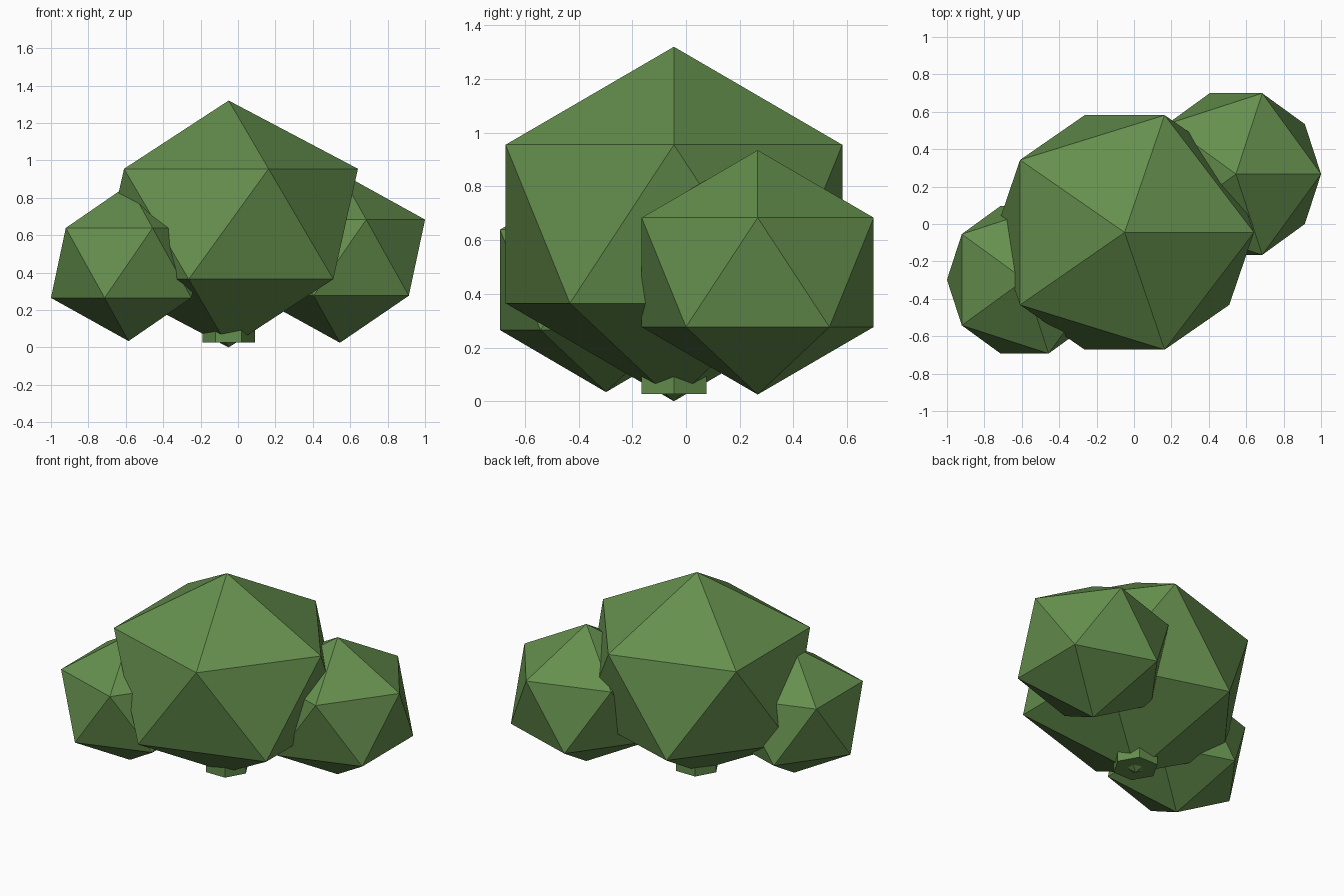
import bpy
import math

if "Cube" in bpy.data.objects:
    bpy.data.objects.remove(bpy.data.objects["Cube"])

green = bpy.data.materials.new("leaf green")
green.diffuse_color = (0.13, 0.275, 0.075, 1.0)
green.use_nodes = True
green.node_tree.nodes["Principled BSDF"].inputs["Base Color"].default_value = green.diffuse_color


def finish(name):
    ob = bpy.context.object
    ob.name = name
    ob.data.materials.append(green)
    return ob


# Leaf clumps: flattened icosahedra (name, centre, radii)
clumps = [
    ("main_foliage", (-0.05, -0.045, 0.66), (0.773, 0.737, 0.66)),
    ("right_foliage", (0.545, 0.267, 0.48), (0.509, 0.508, 0.455)),
    ("left_foliage", (-0.585, -0.298, 0.452), (0.464, 0.464, 0.418)),
]
for name, centre, radii in clumps:
    bpy.ops.mesh.primitive_ico_sphere_add(subdivisions=1, radius=1, location=centre)
    finish(name).scale = radii

# Short six-sided stem under the main clump
bpy.ops.mesh.primitive_cylinder_add(
    vertices=6, radius=0.14, depth=0.2,
    location=(-0.05, -0.045, 0.127), rotation=(0, 0, math.radians(30)))
finish("stem")
